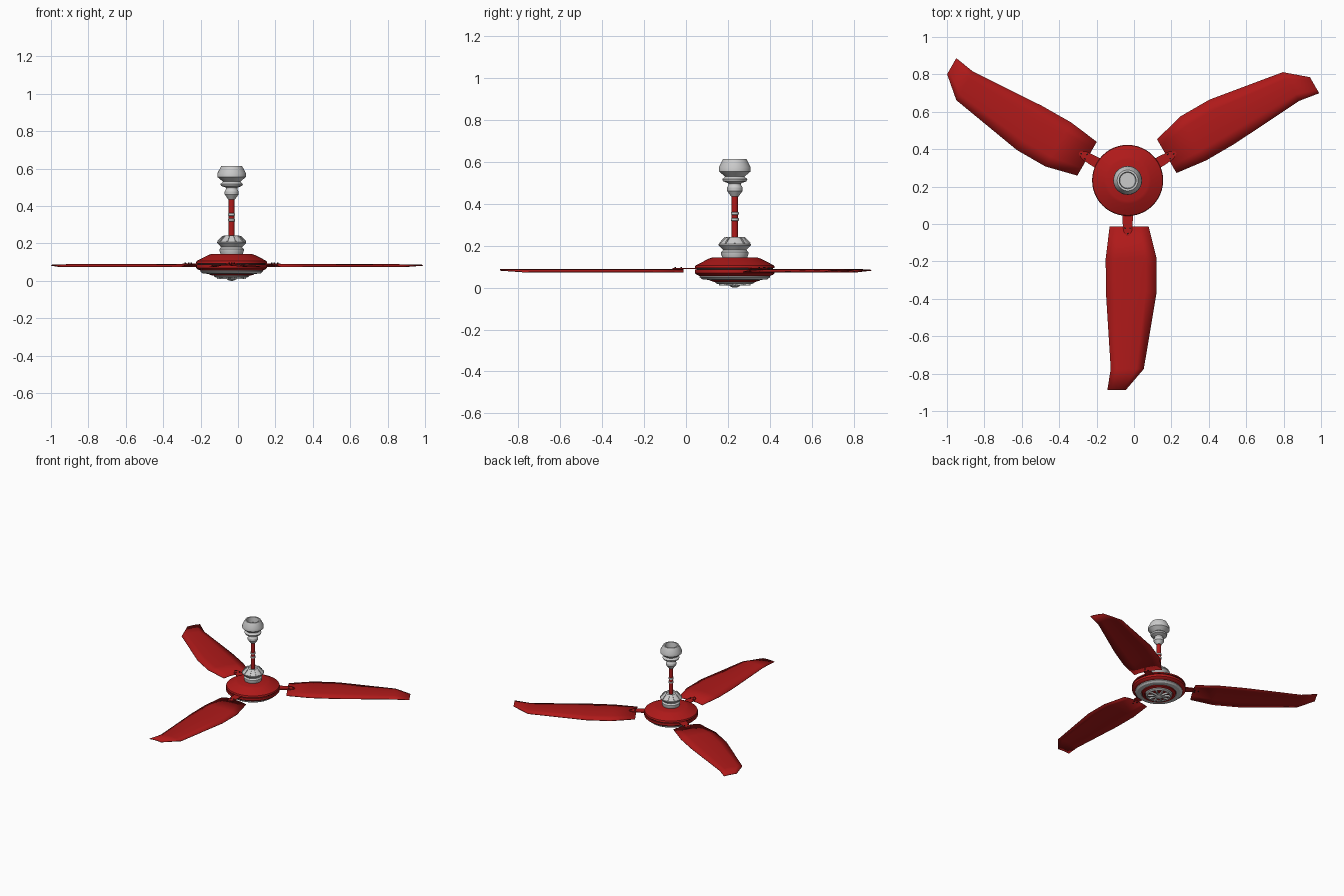
import bpy, bmesh, math
from mathutils import Matrix, Vector

if "Cube" in bpy.data.objects:
    bpy.data.objects.remove(bpy.data.objects["Cube"])

CX, CY = -0.034, 0.233          # fan axis
AXIS = Matrix.Translation((CX, CY, 0))

def material(name, col):
    m = bpy.data.materials.new(name)
    m.diffuse_color = (*col, 1)
    m.use_nodes = True
    m.node_tree.nodes["Principled BSDF"].inputs["Base Color"].default_value = m.diffuse_color
    return m

RED = material("dark_red", (0.43, 0.01, 0.01))
BLACK = material("black", (0.015, 0.012, 0.012))

def finish(bm, name, mat=None, matrix=AXIS, angle=30):
    bmesh.ops.recalc_face_normals(bm, faces=bm.faces)
    me = bpy.data.meshes.new(name)
    bm.to_mesh(me)
    bm.free()
    ob = bpy.data.objects.new(name, me)
    bpy.context.collection.objects.link(ob)
    ob.matrix_world = matrix
    if mat:
        me.materials.append(mat)
    bpy.ops.object.select_all(action='DESELECT')
    ob.select_set(True)
    bpy.context.view_layer.objects.active = ob
    bpy.ops.object.shade_smooth_by_angle(angle=math.radians(angle))
    return ob

def lathe(name, profile, mat=None, sides=32, closed=False):
    """Spin (radius, z) points round the fan axis."""
    bm = bmesh.new()
    pts = profile + profile[:1] if closed else profile
    vs = [bm.verts.new((r, 0, z)) for r, z in pts]
    es = [bm.edges.new(p) for p in zip(vs, vs[1:])]
    bmesh.ops.spin(bm, geom=vs + es, axis=(0, 0, 1), cent=(0, 0, 0),
                   angle=2 * math.pi, steps=sides)
    bmesh.ops.remove_doubles(bm, verts=bm.verts, dist=1e-5)
    return finish(bm, name, mat)

def box(bm, centre, size, rot=Matrix()):
    bmesh.ops.create_cube(bm, size=1, matrix=rot @ Matrix.Translation(centre)
                          @ Matrix.Diagonal((*size, 1)))

def turn(deg):
    return Matrix.Rotation(math.radians(deg), 4, 'Z')

# Ceiling cup, hollow at the top
lathe("ceiling_canopy", [(0, .575), (.042, .575), (.045, .614), (.056, .614), (.076, .575),
      (.076, .555), (.046, .53), (.06, .518), (.056, .508), (.03, .498), (.03, .49),
      (.037, .478), (.037, .462), (.018, .435), (0, .435)])

# Down rod with collars
lathe("down_rod", [(0, .45), (.0155, .45), (.0155, .2), (0, .2)], RED, 20)
for i, z in enumerate((.355, .325)):
    lathe(f"rod_collar_{i}", [(.014, z - .008), (.019, z - .005), (.019, z + .005), (.014, z + .008)],
          None, 20)

# Lower cup with ribs on its shoulder
lathe("lower_canopy", [(0, .235), (.03, .235), (.035, .242), (.045, .24), (.077, .208), (.077, .202),
      (.056, .18), (.065, .17), (.065, .16), (.058, .14), (0, .14)])
bm = bmesh.new()
for i in range(10):
    slope = turn(36 * i) @ Matrix.Translation((.061, 0, .225)) @ Matrix.Rotation(math.radians(45), 4, 'Y')
    box(bm, (0, 0, 0), (.04, .007, .007), slope)
finish(bm, "canopy_ribs")

# Motor housing: two shells with a dark gap
lathe("motor_top", [(0, .144), (.11, .143), (.125, .138), (.17, .115), (.187, .106), (.19, .1),
      (.19, .094), (0, .094)], RED, 48)
lathe("motor_gap", [(0, .096), (.182, .096), (.182, .085), (0, .085)], BLACK, 48)
lathe("motor_bottom", [(0, .087), (.19, .087), (.19, .07), (.182, .062), (.168, .056), (0, .056)], RED, 48)

# Underside: stepped trim rings, grille and centre cap
lathe("outer_trim", [(.166, .058), (.168, .05), (.155, .04), (.125, .037), (.122, .058)], None, 48, True)
lathe("middle_ring", [(.124, .057), (.12, .034), (.1, .028), (.095, .057)], RED, 48, True)
lathe("inner_trim", [(.097, .057), (.094, .024), (.082, .017), (.074, .02), (.074, .057)], None, 48, True)
lathe("grille_back", [(0, .022), (.075, .025), (.075, .05), (0, .05)], RED, 32)
lathe("centre_cap", [(0, 0), (.012, .001), (.024, .007), (.028, .016), (.028, .025), (0, .025)], None, 24)
bm = bmesh.new()
for i in range(10):
    box(bm, (.05, 0, .018), (.056, .011, .014), turn(36 * i))
finish(bm, "grille_spokes")

# Blade outline stations: distance out, one edge, other edge
STATIONS = [(.246, -.096, .112), (.418, -.117, .155), (.595, -.116, .155),
            (1.008, -.09, .086), (1.12, -.108, -.01)]
CAMBER = [(0, 0), (.22, .75), (.5, 1), (.78, .75), (1, 0)]

def blade(i, matrix):
    bm = bmesh.new()
    rows = []
    for u, a, b in STATIONS:
        lift = .012 if u < 1.1 else .003
        base = .075 if u < 1.1 else .083
        rows.append([bm.verts.new((u, a + (b - a) * t, base + lift * h)) for t, h in CAMBER])
    for r0, r1 in zip(rows, rows[1:]):
        for k in range(len(CAMBER) - 1):
            bm.faces.new((r0[k], r1[k], r1[k + 1], r0[k + 1]))
    ob = finish(bm, f"blade_{i}", RED, matrix, 20)
    mod = ob.modifiers.new("thickness", 'SOLIDIFY')
    mod.thickness = .004
    mod.offset = 0

def blade_arm(i, matrix):
    # Tapered bracket plate
    bm = bmesh.new()
    half = [(.16, .03), (.225, .027), (.27, .022), (.298, .007)]
    vs = [bm.verts.new((u, v, .088)) for u, v in half + [(u, -v) for u, v in reversed(half)]]
    face = bm.faces.new(vs)
    ext = bmesh.ops.extrude_face_region(bm, geom=[face])["geom"]
    bmesh.ops.translate(bm, vec=(0, 0, .006), verts=[g for g in ext if isinstance(g, bmesh.types.BMVert)])
    finish(bm, f"blade_arm_{i}", RED, matrix)
    # Screws
    bm = bmesh.new()
    for u, v in ((.256, -.013), (.256, .013), (.285, 0)):
        bmesh.ops.create_cone(bm, cap_ends=True, segments=10, radius1=.005, radius2=.004, depth=.016,
                              matrix=Matrix.Translation((u, v, .09)))
    finish(bm, f"blade_screws_{i}", BLACK, matrix)

for i in range(3):
    m = AXIS @ turn(-90 + 120 * i)
    blade(i, m)
    blade_arm(i, m)
